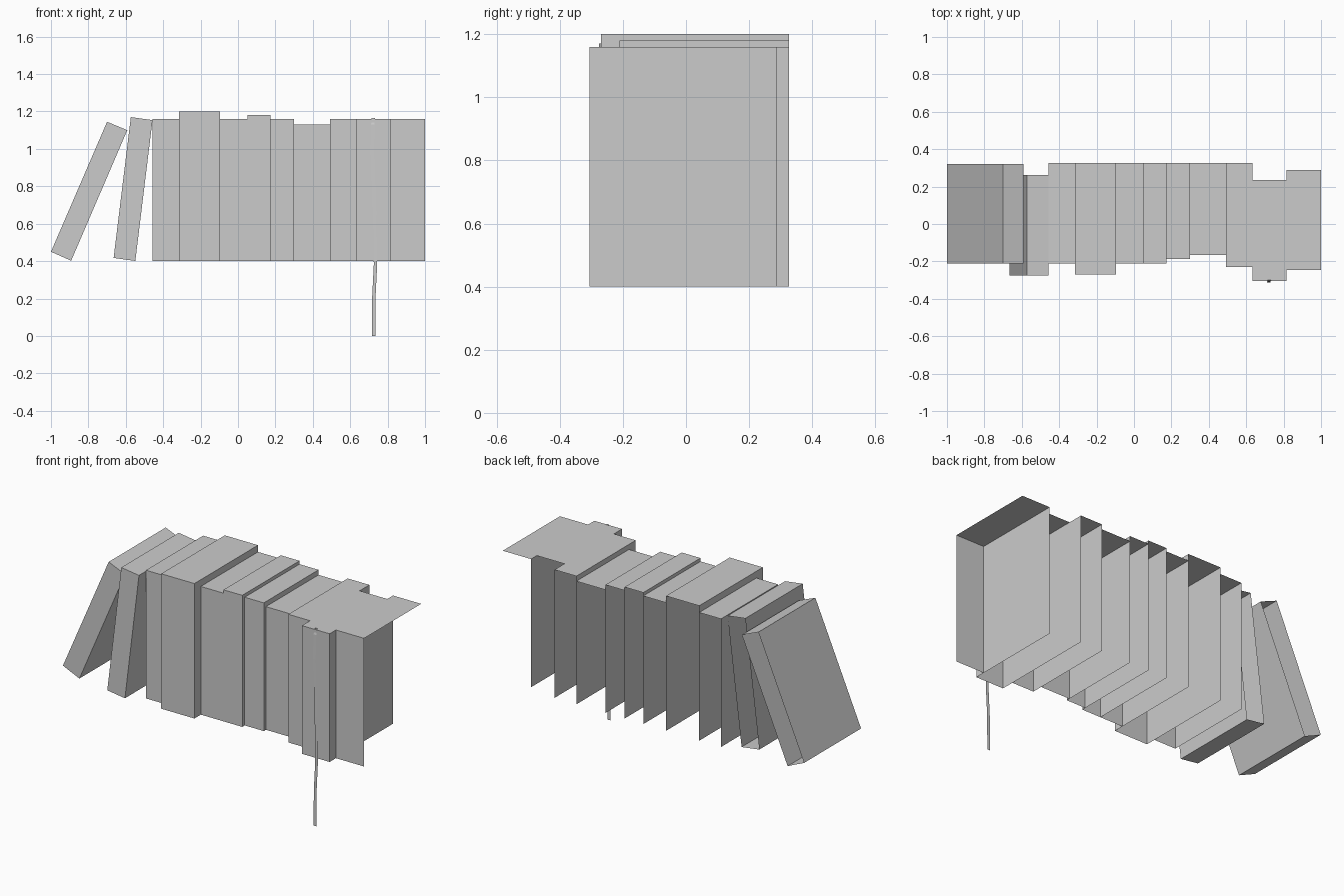
import bpy, bmesh

if "Cube" in bpy.data.objects:
    bpy.data.objects.remove(bpy.data.objects["Cube"])


def make_object(name, quads):
    # each quad is four points; shared corners are welded
    bm = bmesh.new()
    for q in quads:
        bm.faces.new([bm.verts.new(p) for p in q])
    bmesh.ops.remove_doubles(bm, verts=bm.verts, dist=1e-5)
    mesh = bpy.data.meshes.new(name)
    bm.to_mesh(mesh)
    bm.free()
    ob = bpy.data.objects.new(name, mesh)
    bpy.context.collection.objects.link(ob)
    return ob


def book(name, outline, front, back, open_edges=()):
    # outline seen from the front: bottom left, bottom right, top right, top left
    # edges: 0 bottom, 1 right cover, 2 top, 3 left cover; the rear is open
    f = [(x, front, z) for x, z in outline]
    b = [(x, back, z) for x, z in outline]
    quads = [f]
    for i in range(4):
        if i not in open_edges:
            j = (i + 1) % 4
            quads.append([f[j], f[i], b[i], b[j]])
    return make_object(name, quads)


# leaning books
book("leaning_book_outer", [(-1.0, .45), (-.892, .402), (-.592, 1.10), (-.70, 1.145)], -.212, .322)
book("leaning_book_inner", [(-.665, .417), (-.549, .401), (-.457, 1.154), (-.573, 1.17)], -.275, .263)

# upright books: left, right, top height, front, back
BASE = .40
uprights = [
    (-.457, -.315, 1.16, -.21, .326),
    (-.315, -.097, 1.20, -.27, .326),
    (-.097, .052, 1.16, -.21, .326),
    (.052, .175, 1.18, -.21, .326),
    (.175, .30, 1.16, -.187, .326),
    (.30, .491, 1.13, -.167, .326),
    (.491, .634, 1.16, -.23, .326),
    (.634, .815, 1.16, -.306, .234),
    (.815, 1.0, 1.16, -.247, .288),
]
for n, (x0, x1, top, front, back) in enumerate(uprights, 1):
    last = n == len(uprights)
    book(f"upright_book_{n}", [(x0, BASE), (x1, BASE), (x1, top), (x0, top)],
         front, back, (0, 1) if last else (0,))

# bookmark ribbon hanging down in front
path = [(.724, -.300, 1.166), (.721, -.309, 1.13), (.718, -.311, .985), (.731, -.313, .65),
        (.735, -.314, .38), (.726, -.314, .20), (.725, -.314, 0)]
w = .009
make_object("bookmark_ribbon", [
    [(a[0] - w, a[1], a[2]), (b[0] - w, b[1], b[2]), (b[0] + w, b[1], b[2]), (a[0] + w, a[1], a[2])]
    for a, b in zip(path, path[1:])])
